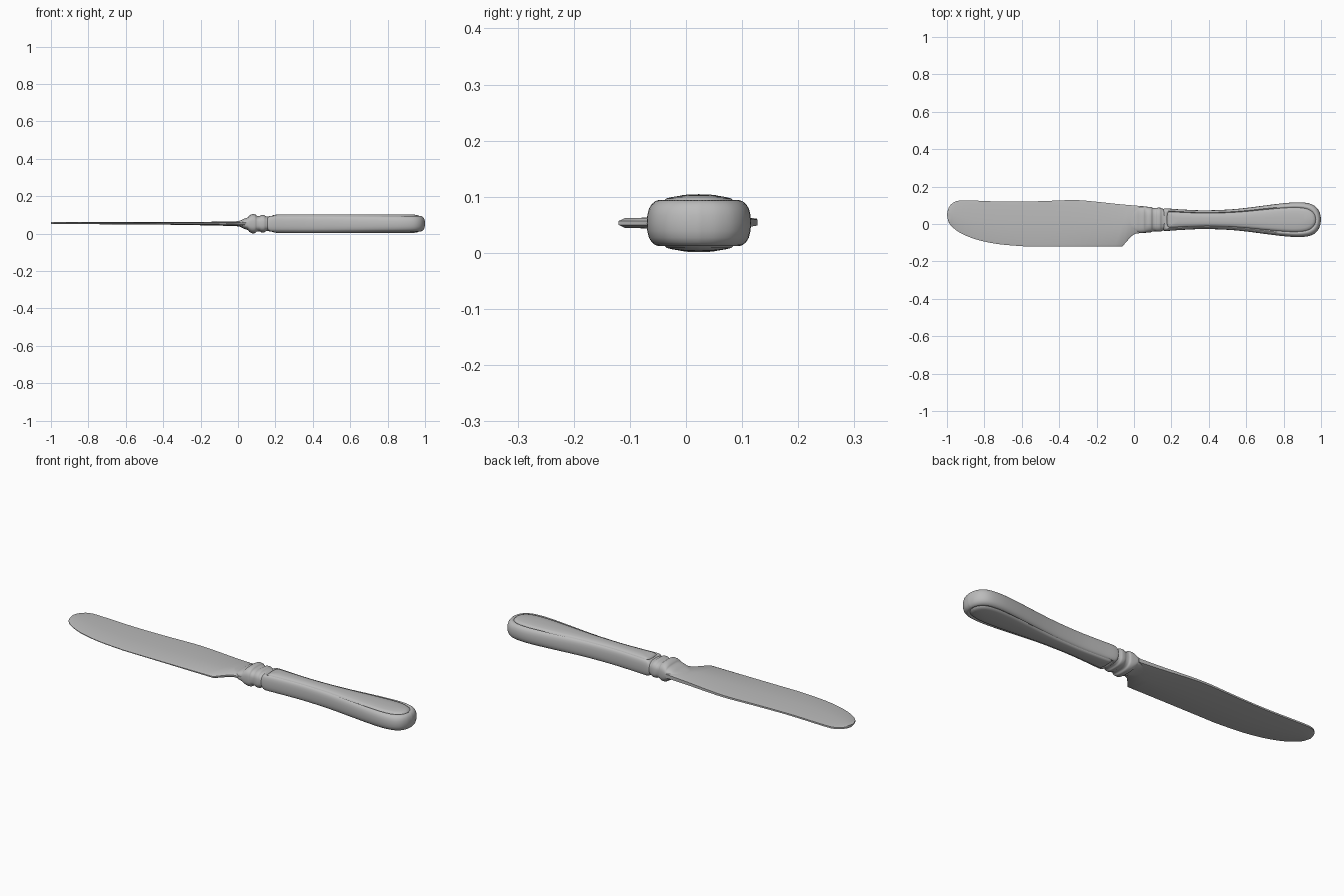
import bpy, bmesh, math
from mathutils import Vector

cube = bpy.data.objects.get("Cube")
if cube:
    bpy.data.objects.remove(cube, do_unlink=True)

steel = bpy.data.materials.new("brushed_steel")
steel.use_nodes = True
steel.diffuse_color = (0.5, 0.5, 0.5, 1)
steel.node_tree.nodes["Principled BSDF"].inputs["Base Color"].default_value = (0.5, 0.5, 0.5, 1)

MID_Y, MID_Z = 0.023, 0.053


def spline(points, steps=5):
    """Smooth curve through a few key points of any dimension."""
    pts = [Vector(p) for p in points]
    pts = [pts[0]] + pts + [pts[-1]]
    out = []
    for a, b, c, d in zip(pts, pts[1:], pts[2:], pts[3:]):
        for i in range(steps):
            t = i / steps
            out.append(0.5 * (2 * b + (c - a) * t + (2 * a - 5 * b + 4 * c - d) * t ** 2
                              + (3 * b - a - 3 * c + d) * t ** 3))
    return out + [pts[-1]]


def sample(curve, x):
    """Value of a curve of (x, value) points at x."""
    for a, b in zip(curve, curve[1:]):
        if x <= b.x:
            return a.y + (b.y - a.y) * max(0, x - a.x) / max(b.x - a.x, 1e-6)
    return curve[-1].y


def skin(name, rings, cap, angle):
    """Join equal closed rings with quads, then close both ends."""
    bm = bmesh.new()
    loops = [[bm.verts.new(co) for co in ring] for ring in rings]
    n = len(loops[0])
    for a, b in zip(loops, loops[1:]):
        for i in range(n):
            bm.faces.new((a[i], a[(i + 1) % n], b[(i + 1) % n], b[i]))
    for loop in (loops[0], loops[-1]):
        cap(bm, loop)
    bmesh.ops.remove_doubles(bm, verts=bm.verts, dist=1e-5)
    bmesh.ops.recalc_face_normals(bm, faces=bm.faces)
    mesh = bpy.data.meshes.new(name)
    bm.to_mesh(mesh)
    bm.free()
    mesh.materials.append(steel)
    obj = bpy.data.objects.new(name, mesh)
    bpy.context.collection.objects.link(obj)
    bpy.ops.object.select_all(action='DESELECT')
    obj.select_set(True)
    bpy.context.view_layer.objects.active = obj
    bpy.ops.object.shade_smooth_by_angle(angle=math.radians(angle))
    return obj


def flat_cap(bm, loop):
    bm.faces.new(loop)


def strip_cap(bm, loop):
    """Close a ring that is symmetric about its long axis with cross strips."""
    n = len(loop)
    for i in range(n // 2):
        quad = (loop[i], loop[i + 1], loop[-(i + 2) % n], loop[-(i + 1) % n])
        bm.faces.new(list(dict.fromkeys(quad)))


# Blade: spine and cutting edge outlines, thickening toward the handle
spine = spline([(-1, 0.05), (-0.992, 0.085), (-0.97, 0.112), (-0.93, 0.126), (-0.85, 0.125),
                (-0.68, 0.119), (-0.5, 0.122), (-0.32, 0.128), (-0.2, 0.119), (-0.08, 0.106), (0.05, 0.095)])
edge = spline([(-1, 0.05), (-0.992, 0.012), (-0.97, -0.017), (-0.93, -0.047), (-0.85, -0.081),
               (-0.73, -0.107), (-0.58, -0.12)])
edge += [Vector(p) for p in ((-0.062, -0.12), (-0.03, -0.083), (-0.01, -0.062), (0.01, -0.051), (0.05, -0.047))]
thickness = spline([(-1, 0.006), (-0.5, 0.006), (-0.2, 0.009), (0.05, 0.014)])
stations = [-0.9995, -0.998, -0.995, -0.99, -0.98, -0.965, -0.95, -0.93]
stations += [-0.9 + 0.04 * i for i in range(21)]
stations += [-0.062, -0.03, -0.01, 0.01, 0.05]
rings = []
for x in stations:
    top, low, h = sample(spine, x), sample(edge, x), sample(thickness, x)
    z = MID_Z + 0.004 * min(1, max(0, -x))
    section = ((0, 0.3), (0.05, 0.75), (0.5, 0.95), (0.93, 1), (1, 0.7))
    half = [(low + (top - low) * f, h * k) for f, k in section]
    rings.append([(x, y, z + k) for y, k in half] + [(x, y, z - k) for y, k in reversed(half)])
skin("blade", rings, flat_cap, 40)

# Bolster: turned collars between blade and handle (x, half width, half height)
profile = spline([(-0.02, 0.05, 0.012), (0.01, 0.062, 0.016), (0.03, 0.069, 0.026), (0.052, 0.07, 0.034),
                  (0.06, 0.07, 0.043), (0.075, 0.069, 0.051), (0.092, 0.067, 0.05), (0.1, 0.063, 0.043),
                  (0.115, 0.062, 0.041), (0.125, 0.064, 0.046), (0.14, 0.064, 0.046), (0.15, 0.06, 0.04),
                  (0.18, 0.05, 0.036)], 3)
rings = []
for x, w, h in profile:
    ring = []
    for i in range(40):
        a = math.tau * i / 40
        c, s = math.cos(a), math.sin(a)
        ring.append((x, MID_Y + w * math.copysign(abs(c) ** 0.7, c),
                     MID_Z + h * math.copysign(abs(s) ** 0.7, s)))
    rings.append(ring)
skin("bolster", rings, flat_cap, 60)

# Handle: waisted outline stacked in rings, with a rim, a groove and a raised panel
START = 0.148
side = spline([(START, 0), (0.15, 0.035), (0.156, 0.055), (0.175, 0.06), (0.25, 0.055), (0.37, 0.05), (0.5, 0.054),
               (0.6, 0.063), (0.7, 0.076), (0.8, 0.088), (0.88, 0.093), (0.94, 0.086), (0.975, 0.066),
               (0.994, 0.035), (1, 0)], 5)
outline = side + [Vector((p.x, -p.y)) for p in reversed(side[1:-1])]
# (inset from the outline, height above the middle)
layers = [(0, 0), (0.001, 0.014), (0.004, 0.026), (0.009, 0.034), (0.015, 0.039), (0.021, 0.041),
          (0.025, 0.039), (0.028, 0.037), (0.031, 0.04), (0.035, 0.044), (0.045, 0.0465), (0.06, 0.049), (0.08, 0.05)]
layers = [(d, -h) for d, h in reversed(layers[1:])] + layers
rings = []
for inset, h in layers:
    squeeze = 1 - inset / 0.093
    shrink = (1 - START - 2 * inset) / (1 - START)
    rings.append([(START + inset + (p.x - START) * shrink, MID_Y + p.y * squeeze, MID_Z + h)
                  for p in outline])


def handle_cap(bm, loop):
    """Start the strips at the end point that sits on the axis."""
    n = len(loop)
    for i in range(n // 2):
        quad = (loop[i], loop[i + 1], loop[(n - i - 1) % n], loop[(n - i) % n])
        bm.faces.new(list(dict.fromkeys(quad)))


skin("handle", rings, handle_cap, 50)
